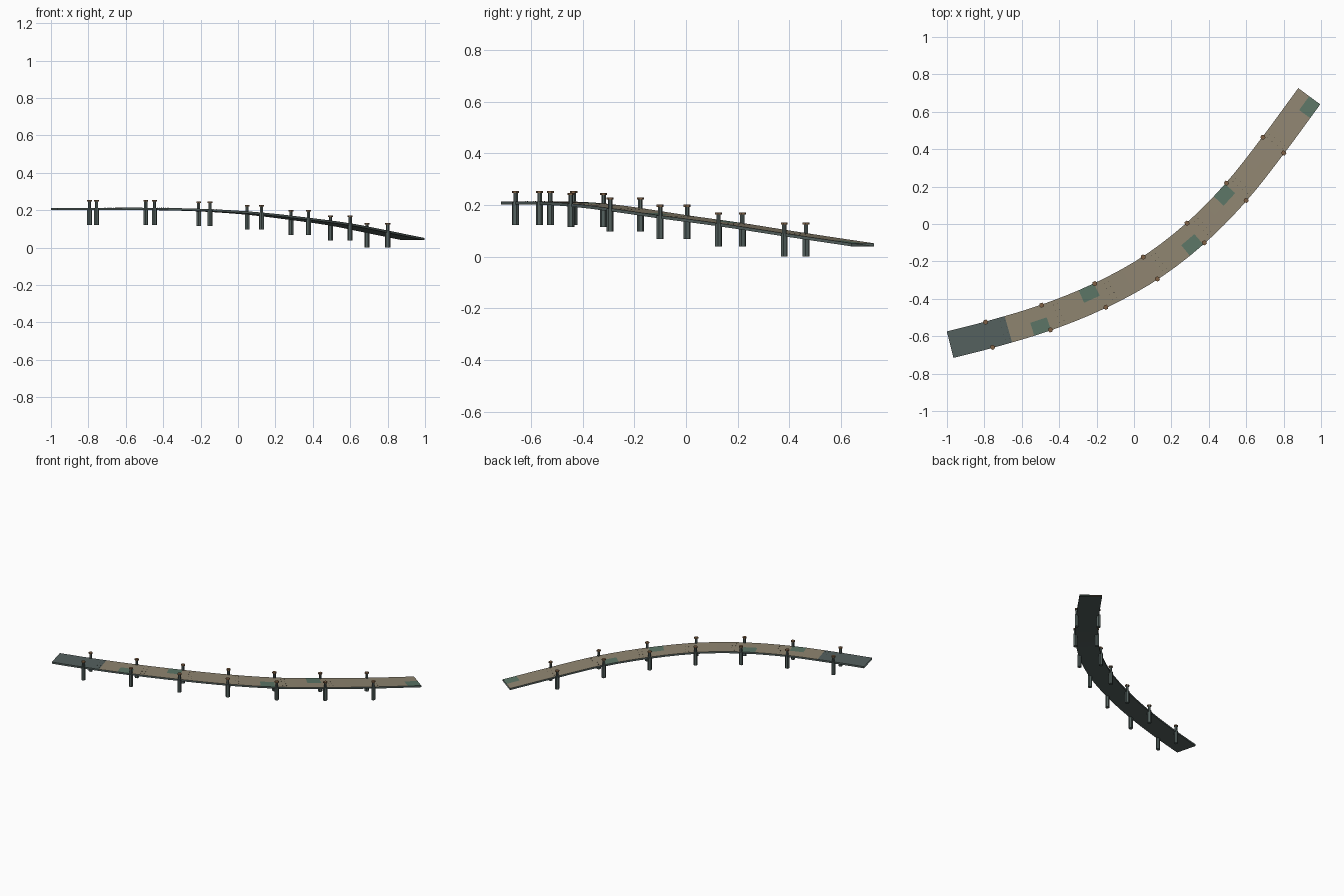
import bpy, bmesh, math
from mathutils import Vector, Matrix

cube = bpy.data.objects.get("Cube")
if cube:
    bpy.data.objects.remove(cube, do_unlink=True)


def material(name, srgb):
    col = [((c + 0.055) / 1.055) ** 2.4 for c in srgb] + [1]
    m = bpy.data.materials.new(name)
    m.use_nodes = True
    m.diffuse_color = col
    m.node_tree.nodes["Principled BSDF"].inputs["Base Color"].default_value = col
    return m


TAN = material("weathered_tan", (0.56, 0.52, 0.44))
MOSS = material("mossy_green", (0.36, 0.46, 0.40))
SLATE = material("slate_grey", (0.33, 0.38, 0.37))
RUST = material("rusty_brown", (0.50, 0.38, 0.27))
DARK = material("dark_iron", (0.22, 0.21, 0.19))

# Centre line of the deck: start, seven support positions, end
PATH = [Vector(p) for p in (
    (-0.983, -0.645, 0.213), (-0.775, -0.592, 0.213), (-0.47, -0.50, 0.213),
    (-0.18, -0.382, 0.206), (0.087, -0.235, 0.188), (0.33, -0.048, 0.16),
    (0.547, 0.172, 0.130), (0.745, 0.422, 0.091), (0.937, 0.683, 0.052))]
HALF, THICK = 0.073, 0.012
LENGTHS = [0]
for a, b in zip(PATH, PATH[1:]):
    LENGTHS.append(LENGTHS[-1] + (b - a).length)
TOTAL = LENGTHS[-1]


def tangent(i):
    lo, hi = max(i - 1, 0), min(i + 1, len(PATH) - 1)
    return (PATH[hi] - PATH[lo]) / (LENGTHS[hi] - LENGTHS[lo])


def frame(s):
    """Point, forward and leftward directions at distance s along the path."""
    i = 0
    while i < len(PATH) - 2 and s > LENGTHS[i + 1]:
        i += 1
    h = LENGTHS[i + 1] - LENGTHS[i]
    t = (s - LENGTHS[i]) / h
    a, b, u, v = PATH[i], PATH[i + 1], tangent(i) * h, tangent(i + 1) * h

    def at(t):
        return (a * (2*t**3 - 3*t**2 + 1) + u * (t**3 - 2*t**2 + t)
                + b * (3*t**2 - 2*t**3) + v * (t**3 - t**2))
    d = (at(t + 0.01) - at(t - 0.01)).normalized()
    left = Vector((-d.y, d.x, 0)).normalized()
    return at(t), d, left


def finish(name, bm, mats):
    me = bpy.data.meshes.new(name)
    bm.to_mesh(me)
    bm.free()
    for m in mats:
        me.materials.append(m)
    ob = bpy.data.objects.new(name, me)
    bpy.context.collection.objects.link(ob)
    return ob


# Deck: two columns of panels, with mossy panels and a slate landing
LANDING = 0.322
MOSSY = [(0.49, -1), (0.797, 1), (1.404, -1), (1.715, 1), (TOTAL - 0.046, -1)]
PATCH = 0.046
stops = [0, LANDING, TOTAL]
for c, side in MOSSY:
    stops += [c - PATCH, min(c + PATCH, TOTAL)]
stops = sorted(set(stops))
rows = []
for a, b in zip(stops, stops[1:]):
    n = max(1, round((b - a) / 0.08))
    rows += [a + (b - a) * k / n for k in range(n)]
rows.append(TOTAL)

bm = bmesh.new()
rings = []
for s in rows:
    p, d, left = frame(s)
    top = [p + left * (HALF * k) for k in (-1, 0, 1)]
    low = [q - Vector((0, 0, THICK)) for q in (top[2], top[0])]
    rings.append([bm.verts.new(q) for q in top + low])
for r, (a, b) in enumerate(zip(rings, rings[1:])):
    mid = (rows[r] + rows[r + 1]) / 2
    for k in range(5):
        n = (k + 1) % 5
        f = bm.faces.new((a[k], b[k], b[n], a[n]))
        side = -1 if k == 0 else 1
        if k > 1 or mid < LANDING:
            f.material_index = 2
        elif any(abs(mid - c) < PATCH and side == e for c, e in MOSSY):
            f.material_index = 1
bmesh.ops.recalc_face_normals(bm, faces=bm.faces)
if sum(f.normal.z for f in bm.faces if f.material_index < 2) < 0:
    bmesh.ops.reverse_faces(bm, faces=bm.faces)
finish("deck", bm, [TAN, MOSS, SLATE])

# Bolts in rows where the deck sections meet
bm = bmesh.new()
for j in range(1, 8):
    for along in (-0.012, 0.012):
        for across in (-0.05, -0.018, 0.018, 0.05):
            p, d, left = frame(TOTAL * j / 8 + along)
            bmesh.ops.create_cube(bm, size=0.003,
                                  matrix=Matrix.Translation(p + left * across))
finish("deck_bolts", bm, [DARK])


# Support posts: hexagonal pile, slimmer shaft and a cap
def prism(bm, radius, low, high, spot, turn, index):
    m = (Matrix.Translation(spot + Vector((0, 0, (low + high) / 2)))
         @ Matrix.Rotation(turn, 4, "Z"))
    old = set(bm.faces)
    bmesh.ops.create_cone(bm, cap_ends=True, segments=6, radius1=radius,
                          radius2=radius, depth=high - low, matrix=m)
    for f in set(bm.faces) - old:
        f.material_index = index


for side, label in ((1, "left"), (-1, "right")):
    for i in range(1, 8):
        p, d, left = frame(LENGTHS[i])
        spot = p + left * (0.07 * side)
        turn = math.atan2(d.y, d.x) + math.pi / 2
        bm = bmesh.new()
        prism(bm, 0.014, -0.091, -0.001, spot, turn, 0)
        prism(bm, 0.009, -0.001, 0.033, spot, turn, 0)
        prism(bm, 0.014, 0.033, 0.041, spot, turn, 1)
        finish(f"{label}_post_{i}", bm, [SLATE, RUST])
